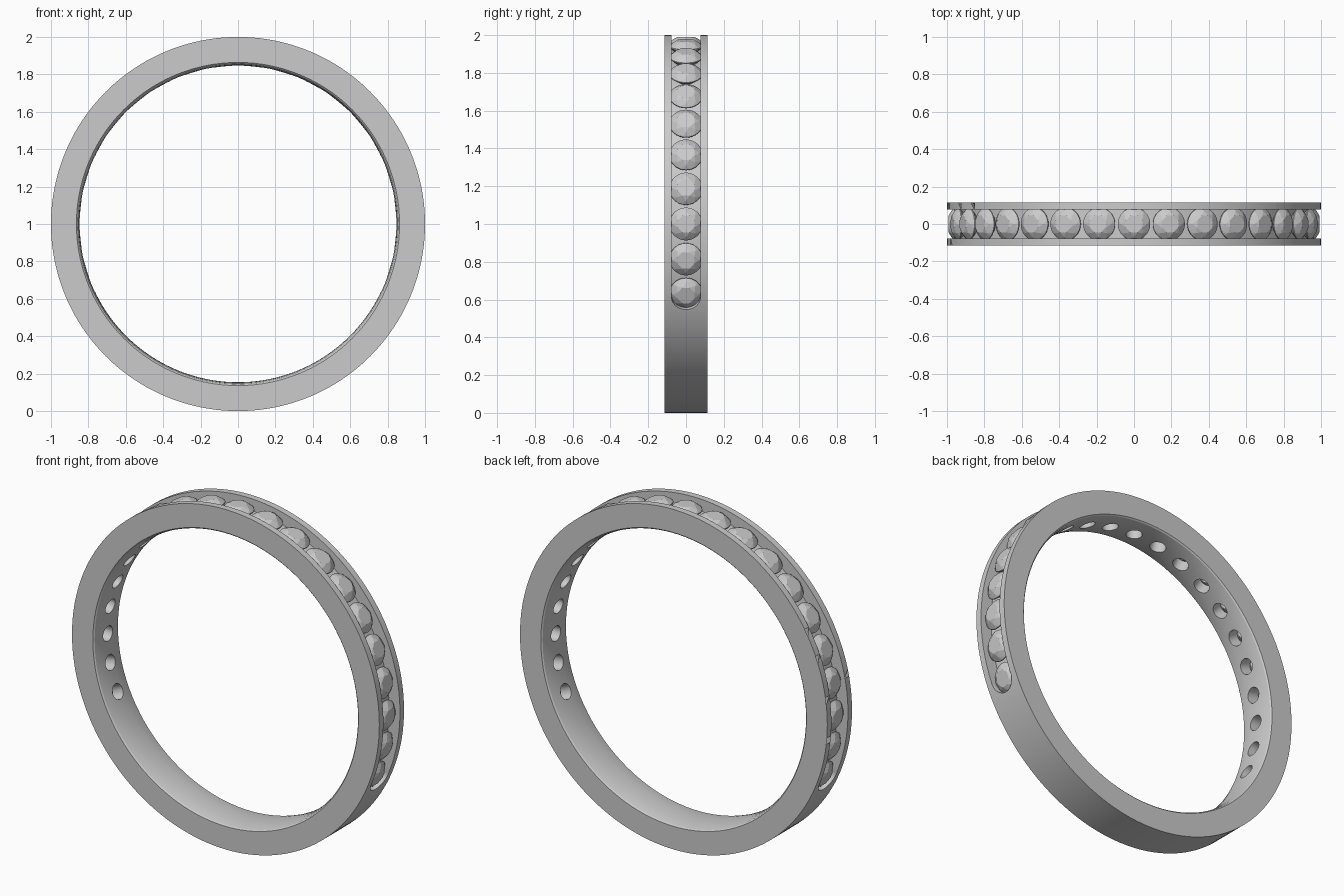
import bpy, bmesh, math
from mathutils import Matrix, Vector

if "Cube" in bpy.data.objects:
    bpy.data.objects.remove(bpy.data.objects["Cube"])

STEP = math.radians(11.25)
ANGLES = [i * STEP for i in range(-10, 11)]   # 21 stones over the top
CENTRE = Vector((0, 0, 1))


def finish(name, bm):
    bmesh.ops.recalc_face_normals(bm, faces=bm.faces)
    me = bpy.data.meshes.new(name)
    bm.to_mesh(me)
    bm.free()
    ob = bpy.data.objects.new(name, me)
    bpy.context.collection.objects.link(ob)
    return ob


def place(a):
    # local z points outward from the ring centre
    return Matrix.Translation(CENTRE) @ Matrix.Rotation(a, 4, 'Y')


def sweep(name, profile, a0, a1, n, closed):
    # sweep a (y, radius) profile around the ring axis
    bm = bmesh.new()
    rows = []
    for i in range(n if closed else n + 1):
        m = place(a0 + (a1 - a0) * i / n)
        rows.append([bm.verts.new(m @ Vector((0, y, r))) for y, r in profile])
    k = len(profile)
    for i in range(n):
        p, q = rows[i], rows[(i + 1) % len(rows)]
        for j in range(k):
            bm.faces.new((p[j], p[(j + 1) % k], q[(j + 1) % k], q[j]))
    if not closed:
        bm.faces.new(rows[0])
        bm.faces.new(rows[-1])
    return finish(name, bm)


def plugs(name, angles, radius, r0, r1, seg):
    # radial cylinders used as cutters
    bm = bmesh.new()
    for a in angles:
        bmesh.ops.create_cone(bm, cap_ends=True, segments=seg, radius1=radius, radius2=radius,
                              depth=r1 - r0,
                              matrix=place(a) @ Matrix.Translation((0, 0, (r0 + r1) / 2)))
    return finish(name, bm)


# Band with a softly rounded inside
inner = [(-0.115, 0.864), (-0.108, 0.857), (-0.08, 0.851), (-0.04, 0.847), (0, 0.846)]
inner += [(-y, r) for y, r in reversed(inner[:-1])]
band = sweep("band", inner + [(0.115, 1.0), (-0.115, 1.0)], 0, math.tau, 160, True)

# Channel, rounded channel ends and through holes
W, FLOOR = 0.077, 0.93
cutters = [
    sweep("channel_cutter", [(-W, FLOOR), (W, FLOOR), (W, 1.1), (-W, 1.1)],
          ANGLES[0], ANGLES[-1], 100, False),
    plugs("channel_end_cutter", [ANGLES[0], ANGLES[-1]], W + 0.0005, FLOOR - 0.001, 1.12, 40),
    plugs("hole_cutter", ANGLES, 0.044, 0.80, 0.96, 24),
]
bpy.context.view_layer.objects.active = band
band.select_set(True)
for c in cutters:
    mod = band.modifiers.new("cut", 'BOOLEAN')
    mod.operation = 'DIFFERENCE'
    mod.solver = 'EXACT'
    mod.object = c
    bpy.ops.object.modifier_apply(modifier=mod.name)
    bpy.data.objects.remove(c)
bpy.ops.object.shade_smooth_by_angle(angle=math.radians(30))


# Brilliant-cut stones
def add_stone(bm, m):
    def ring(n, radius, z, off=0.0):
        return [bm.verts.new(m @ Vector((radius * math.cos(math.tau * (i + off) / n),
                                         radius * math.sin(math.tau * (i + off) / n), z)))
                for i in range(n)]
    table = ring(8, 0.048, 0.991, 0.5)
    kite = ring(8, 0.070, 0.977)
    top = ring(32, 0.087, 0.959)
    low = ring(32, 0.087, 0.953)
    culet = bm.verts.new(m @ Vector((0, 0, 0.880)))
    bm.faces.new(table)
    for i in range(8):
        j = (i + 1) % 8
        g = [top[(4 * i + d) % 32] for d in range(5)]
        bm.faces.new((table[i - 1], kite[i], table[i]))             # star
        bm.faces.new((table[i], kite[i], g[2]))                     # kite halves
        bm.faces.new((table[i], g[2], kite[j]))
        for d in (0, 1):                                            # upper girdle
            bm.faces.new((kite[i], g[d], g[d + 1]))
            bm.faces.new((kite[j], g[d + 2], g[d + 3]))
    for i in range(32):
        j = (i + 1) % 32
        bm.faces.new((top[i], low[i], low[j], top[j]))
        bm.faces.new((low[i], culet, low[j]))


bm = bmesh.new()
for a in ANGLES:
    add_stone(bm, place(a))
finish("stones", bm)
